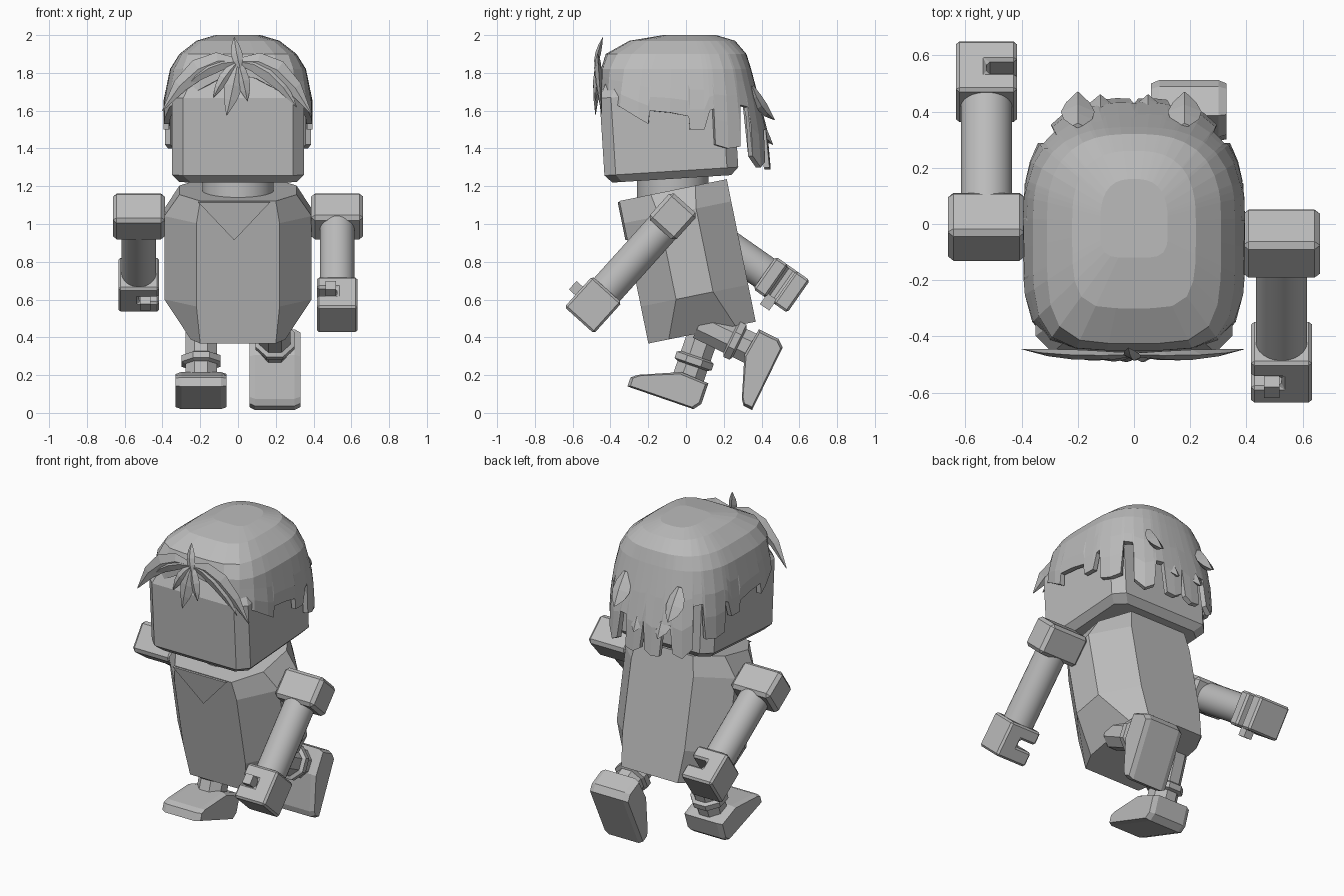
import bpy, bmesh, math
from mathutils import Matrix, Vector

if "Cube" in bpy.data.objects:
    bpy.data.objects.remove(bpy.data.objects["Cube"])

grey = bpy.data.materials.new("plain_grey")
grey.diffuse_color = (0.5, 0.5, 0.5, 1)
grey.use_nodes = True
grey.node_tree.nodes["Principled BSDF"].inputs["Base Color"].default_value = grey.diffuse_color


def finish(name, bm, matrix=Matrix(), bevel=0.0):
    bmesh.ops.recalc_face_normals(bm, faces=bm.faces)
    me = bpy.data.meshes.new(name)
    bm.to_mesh(me)
    bm.free()
    me.materials.append(grey)
    ob = bpy.data.objects.new(name, me)
    bpy.context.collection.objects.link(ob)
    ob.matrix_world = matrix
    if bevel:
        mod = ob.modifiers.new("edge", 'BEVEL')
        mod.width, mod.segments = bevel, 1
    return ob


def loft(name, rings, matrix=Matrix(), bevel=0.0):
    """Skin a closed solid through rings with equal point counts."""
    bm = bmesh.new()
    vs = [[bm.verts.new(p) for p in r] for r in rings]
    n = len(rings[0])
    for a, b in zip(vs, vs[1:]):
        for i in range(n):
            bm.faces.new((a[i], a[(i + 1) % n], b[(i + 1) % n], b[i]))
    bm.faces.new(vs[0])
    bm.faces.new(vs[-1])
    return finish(name, bm, matrix, bevel)


def octagon(z, hx, y0, y1, fx, cut):
    """Eight-sided ring: half width, y range, half width of front face, y cut."""
    return [(-fx, y0, z), (fx, y0, z), (hx, y0 + cut, z), (hx, y1 - cut, z),
            (fx, y1, z), (-fx, y1, z), (-hx, y1 - cut, z), (-hx, y0 + cut, z)]


def circle(z, r, n, x=0, y=0):
    return [(x + r * math.cos(2 * math.pi * (i + .5) / n),
             y + r * math.sin(2 * math.pi * (i + .5) / n), z) for i in range(n)]


def box(name, c, s, matrix=Matrix(), bevel=0.0):
    x, y, z = (v / 2 for v in s)
    ring = [(c[0] + a * x, c[1] + b * y) for a, b in ((-1, -1), (1, -1), (1, 1), (-1, 1))]
    return loft(name, [[(*p, c[2] - z) for p in ring], [(*p, c[2] + z) for p in ring]], matrix, bevel)


def pose(x, y, z, degrees):
    return Matrix.Translation((x, y, z)) @ Matrix.Rotation(math.radians(degrees), 4, 'X')


# Torso leaning forward, with a pointed collar flap
lean = pose(0, .085, .425, 11.5)
loft("torso", [octagon(0, .25, -.29, .29, .2, .11), octagon(.2, .39, -.29, .29, .22, .19),
               octagon(.65, .39, -.29, .29, .22, .19), octagon(.77, .31, -.29, .29, .2, .17)], lean)
flap = [(-.21, .765), (.17, .765), (-.02, .56)]
loft("collar", [[(x, y, z) for x, z in flap] for y in (-.30, -.25)], lean)

# Neck and head
neck = loft("neck", [circle(1.08, .19, 32, 0, -.07), circle(1.26, .19, 32, 0, -.07)])
for p in neck.data.polygons:
    p.use_smooth = len(p.vertices) == 4
loft("head", [octagon(0, .31, -.33, .30, .25, .05), octagon(.04, .35, -.37, .34, .29, .06),
              octagon(.45, .35, -.37, .34, .29, .06), octagon(.64, .24, -.28, .22, .2, .06)],
     pose(0, -.06, 1.24, 3.6))

# Hair cap: height, half width, front and back reach
shell = [(2.0, .12, .12, .16), (1.97, .22, .30, .26), (1.9, .31, .425, .32), (1.82, .36, .45, .345),
         (1.65, .395, .45, .39), (1.5, .395, .44, .43), (1.28, .395, .43, .45)]
# Ragged hem: angle from the front, hem height
hem = [(0, 1.79), (12, 1.77), (25, 1.71), (36, 1.66), (46, 1.62), (57, 1.56), (63, 1.53), (64, 1.6),
       (78, 1.59), (92, 1.57), (93, 1.5), (104, 1.5), (108, 1.6), (111, 1.61), (112, 1.42),
       (121, 1.4), (130, 1.41), (132, 1.63), (139, 1.62), (140, 1.36), (148, 1.3), (155, 1.33),
       (157, 1.5), (163, 1.5), (165, 1.3), (172, 1.29), (178, 1.32), (180, 1.5)]


def hair_point(deg, z):
    s, c = math.sin(math.radians(deg)), -math.cos(math.radians(deg))
    for a, b in zip(shell, shell[1:]):
        if z >= b[0] - 1e-6:
            break
    t = (a[0] - z) / (a[0] - b[0])
    hw, fr, bk = (a[i] + (b[i] - a[i]) * t for i in (1, 2, 3))
    n, reach = (4.5, fr) if c < 0 else (2.7, bk)
    r = (abs(s / hw) ** n + abs(c / reach) ** n) ** (-1 / n)
    return (s * r, c * r, z)


bm = bmesh.new()
cols = hem + [(360 - a, z) for a, z in hem[-2:0:-1]]
top = bm.verts.new((0, .02, 2.0))
grid = []
for a, zb in cols:
    zs = [2.0, 1.97, 1.9, 1.82] + [1.82 + (zb - 1.82) * k / 3 for k in (1, 2, 3)]
    grid.append([bm.verts.new(hair_point(a, z)) for z in zs])
for i, a in enumerate(grid):
    b = grid[(i + 1) % len(grid)]
    bm.faces.new((top, a[0], b[0]))
    for j in range(6):
        bm.faces.new((a[j], a[j + 1], b[j + 1], b[j]))
hair = finish("hair_cap", bm)
mod = hair.modifiers.new("thickness", 'SOLIDIFY')
mod.thickness, mod.offset = .03, -1


def lock(name, start, mid, end, width, thick):
    """Tapered lock of hair along a curved path, with a diamond section."""
    p0, p1, p2 = map(Vector, (start, mid, end))
    rings = []
    for k, w in enumerate((.3, .85, 1, .7, .04)):
        t = k / 4
        p = p0 * (1 - t) ** 2 + p1 * 2 * t * (1 - t) + p2 * t * t
        d = ((p1 - p0) * (1 - t) + (p2 - p1) * t).normalized()
        face = Vector((0, -1, 0)) if abs(d.y) < .8 else Vector((0, 0, 1))
        side = d.cross(face).normalized()
        out = side.cross(d)
        rings.append([p + side * width * w / 2, p + out * thick * w,
                      p - side * width * w / 2, p - out * thick * w])
    loft(name, rings)


# Fringe locks fanning from the forehead
fringe = [((-.22, 1.91), (-.40, 1.60), .11), ((.22, 1.91), (.39, 1.58), .11),
          ((-.17, 1.86), (-.28, 1.72), .08), ((.17, 1.86), (.31, 1.62), .09),
          ((-.02, 1.75), (-.06, 1.575), .10), ((.03, 1.76), (.05, 1.65), .07),
          ((-.08, 1.78), (-.13, 1.67), .06)]
for i, (m, e, w) in enumerate(fringe):
    lock(f"fringe_lock_{i + 1}", (0, -.465, 1.86), (m[0], -.475, m[1]),
         (e[0], -.485 + .1 * abs(e[0]), e[1]), w, .018)
lock("fringe_tuft", (.01, -.48, 1.83), (-.01, -.47, 1.9), (-.02, -.44, 1.99), .06, .015)
# Small flicks on the back of the hair
for x, y, z in ((-.2, .47, 1.55), (.18, .47, 1.55), (.05, .46, 1.42), (-.12, .46, 1.42)):
    lock("back_flick", (x, .35, z + .18), (x, .39, z + .06), (x, y, z), .12, .03)

# Arms swinging in opposite directions: side, shoulder y, swing angle
for label, s, y, swing in (("right", 1, -.07, -42), ("left", -1, -.01, 55)):
    m = pose(.525 * s, y, 1.04, swing)
    box(label + "_shoulder", (0, 0, 0), (.275, .19, .19), m, .02)
    arm = loft(label + "_arm", [circle(-.58, .092, 28), circle(-.05, .092, 28)], m)
    for p in arm.data.polygons:
        p.use_smooth = len(p.vertices) == 4
    # Hand with a grip slot opening toward the body
    grip = [(.108, -.74), (.108, -.52), (-.108, -.52), (-.108, -.60),
            (0, -.60), (0, -.65), (-.108, -.65), (-.108, -.74)]
    loft(label + "_hand", [[(x * s, yy, z) for x, z in grip] for yy in (-.105, .105)], m, .012)
    box(label + "_thumb", (-.035 * s, -.115, -.625), (.055, .07, .06), m)

# Legs in mid stride: side, sole-toe position, pitch
profile = [(0, 0), (.37, 0), (.40, .04), (.40, .155), (.245, .165), (.03, .075), (0, .05)]
for label, s, y, z, pitch in (("left", -1, -.31, .14, -19), ("right", 1, .35, .015, 64)):
    m = pose(.195 * s, y, z, pitch)
    outer = [(.2 + (u - .2) * .93, v * .88 + .008) for u, v in profile]
    loft(label + "_foot", [[(x, u, v) for u, v in ring] for x, ring in
                           ((-.135, outer), (-.105, profile), (.105, profile), (.135, outer))], m)
    loft(label + "_leg", [circle(v, .09, 8, 0, .29) for v in (.13, .45)], m)
    loft(label + "_ankle_ring", [circle(v, r, 8, 0, .29) for v, r in
                                 ((.215, .09), (.225, .112), (.26, .112), (.27, .09))], m)
